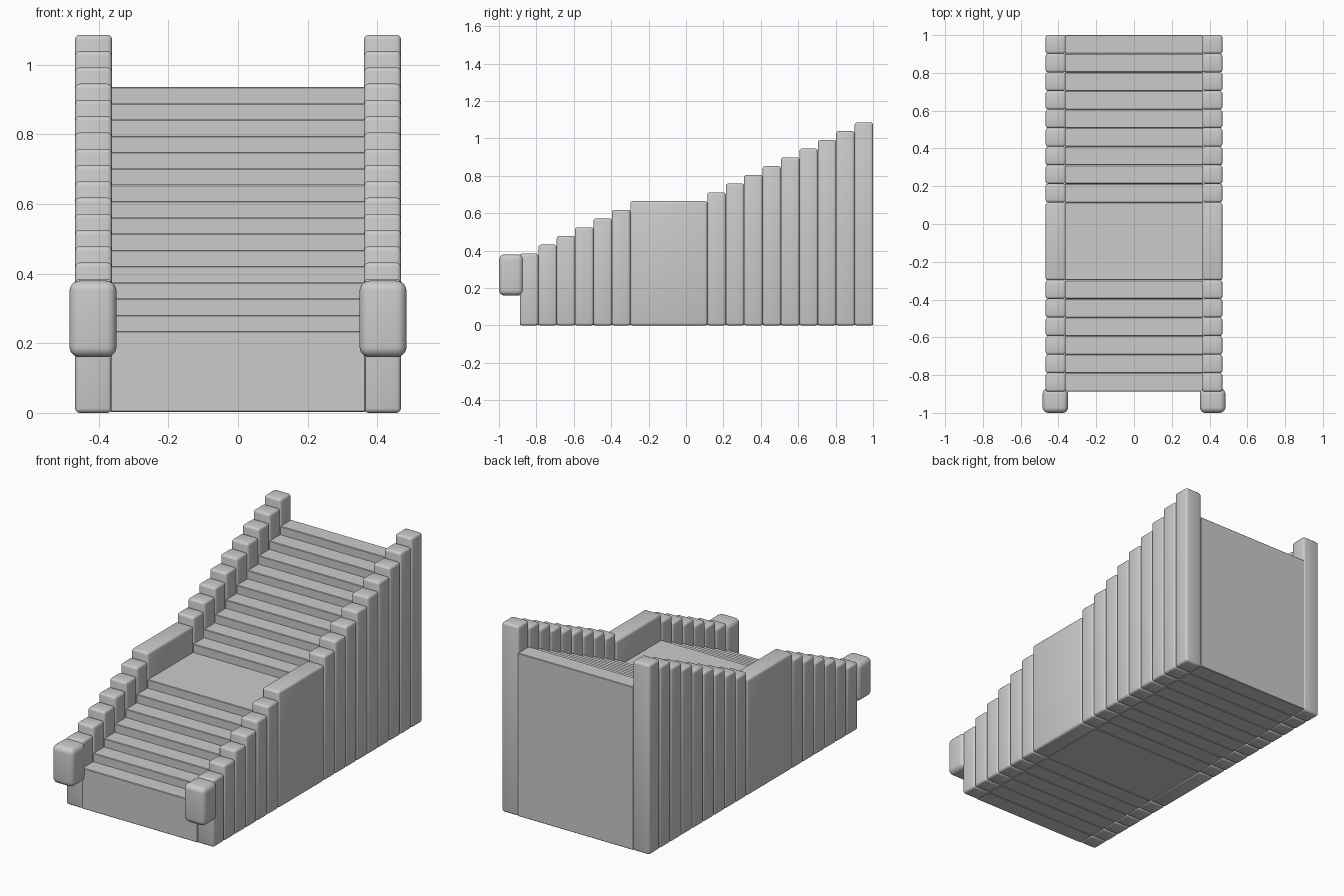
import bpy

if "Cube" in bpy.data.objects:
    bpy.data.objects.remove(bpy.data.objects["Cube"])

W = 0.0984        # step depth
RISE = 0.0467     # step height
LANDING = 0.412   # landing depth


def block(name, x0, x1, y0, y1, z0, z1, bevel, segments=3):
    bpy.ops.mesh.primitive_cube_add(size=1)
    ob = bpy.context.object
    ob.name = name
    ob.location = ((x0 + x1) / 2, (y0 + y1) / 2, (z0 + z1) / 2)
    ob.scale = (x1 - x0, y1 - y0, z1 - z0)
    bpy.ops.object.transform_apply(location=True, scale=True)
    mod = ob.modifiers.new("bevel", "BEVEL")
    mod.width = bevel
    mod.segments = segments
    mod.limit_method = 'NONE'
    bpy.ops.object.modifier_apply(modifier=mod.name)
    bpy.ops.object.shade_smooth_by_angle()
    return ob


# Sixteen levels: six steps, a landing, nine steps
y = -0.888
for i in range(16):
    landing = i == 6
    depth = LANDING if landing else W
    part = "landing" if landing else f"step_{i + 1}"
    tread_top = 0.235 + RISE * i
    block(part, -0.366, 0.366, y, y + depth, 0.002, tread_top, 0.003, 1)
    # Side walls, one block per level, a little higher than the tread
    for side, s in (("left", -1), ("right", 1)):
        xs = sorted((s * 0.362, s * 0.468))
        block(f"{part}_wall_{side}", *xs, y, y + depth, 0.0, tread_top + 0.15, 0.013)
    y += depth

# Rounded end blocks at the foot of the side walls
for side, s in (("left", -1), ("right", 1)):
    xs = sorted((s * 0.349, s * 0.484))
    block(f"end_block_{side}", *xs, -1.0, -0.87, 0.16, 0.38, 0.03, 5)
